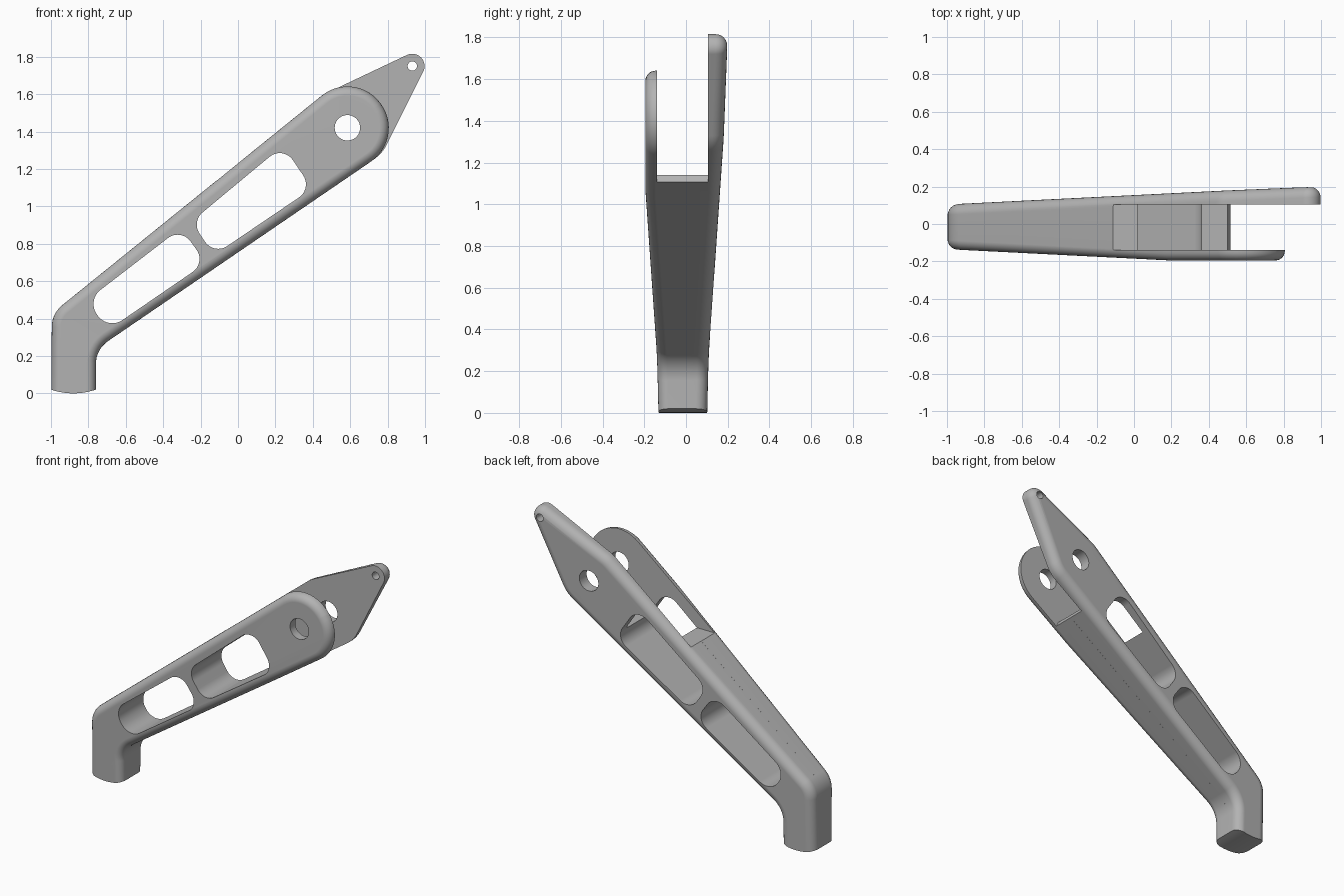
import bpy, bmesh, math
from mathutils import Vector

old = bpy.data.objects.get("Cube")
if old:
    bpy.data.objects.remove(old, do_unlink=True)

grey = bpy.data.materials.new("plain_grey")
grey.use_nodes = True
grey.diffuse_color = (0.45, 0.45, 0.45, 1)
grey.node_tree.nodes["Principled BSDF"].inputs["Base Color"].default_value = (0.45, 0.45, 0.45, 1)

AXIS = Vector((0.8, 0.6))   # direction along the arm, in x and z
KINK = 0.95                 # distance along the arm where the front stops widening


def rounded(corners):
    """Closed outline from (x, z, radius) corners."""
    pts, n = [], len(corners)
    for i, (x, z, r) in enumerate(corners):
        p = Vector((x, z))
        if r == 0:
            pts.append(p)
            continue
        a = (Vector(corners[i - 1][:2]) - p).normalized()
        b = (Vector(corners[(i + 1) % n][:2]) - p).normalized()
        half = a.angle(b) / 2
        centre = p + (a + b).normalized() * r / math.sin(half)
        start = p + a * r / math.tan(half) - centre
        end = p + b * r / math.tan(half) - centre
        turn = math.atan2(start.x * end.y - start.y * end.x, start.dot(end))
        steps = max(4, round(abs(turn) / math.radians(7)))
        for k in range(steps + 1):
            t = turn * k / steps
            c, s = math.cos(t), math.sin(t)
            pts.append(centre + Vector((start.x * c - start.y * s, start.x * s + start.y * c)))
    return pts


def circle(x, z, r, n=40):
    return [Vector((x + r * math.cos(2 * math.pi * i / n), z + r * math.sin(2 * math.pi * i / n)))
            for i in range(n)]


def inset(pts, d):
    """Move a counter-clockwise outline inward by d."""
    out, n = [], len(pts)
    for i, p in enumerate(pts):
        e1 = (p - pts[i - 1]).normalized()
        e2 = (pts[(i + 1) % n] - p).normalized()
        n1, n2 = Vector((-e1.y, e1.x)), Vector((-e2.y, e2.x))
        out.append(p + (n1 + n2) * d / (1 + n1.dot(n2)))
    return out


def loft(name, rings, shape=None):
    """Closed solid through (outline, y) rings, optionally reshaped before it is stored."""
    bm = bmesh.new()
    loops = [[bm.verts.new((p.x, y, p.y)) for p in pts] for pts, y in rings]
    n = len(loops[0])
    for a, b in zip(loops, loops[1:]):
        for i in range(n):
            j = (i + 1) % n
            bm.faces.new((a[i], a[j], b[j], b[i]))
    bm.faces.new(loops[0])
    bm.faces.new(loops[-1])
    if shape:
        shape(bm)
    bmesh.ops.recalc_face_normals(bm, faces=bm.faces[:])
    mesh = bpy.data.meshes.new(name)
    bm.to_mesh(mesh)
    bm.free()
    mesh.materials.append(grey)
    ob = bpy.data.objects.new(name, mesh)
    bpy.context.collection.objects.link(ob)
    return ob


def half(name, corners, side, face, radius):
    """One half of the bracket: flat at the middle plane, rounded on the outer face."""
    pts = rounded(corners)
    rings = [(pts, 0)]
    for k in range(7):
        a = math.pi / 2 * k / 6
        rings.append((inset(pts, radius * (1 - math.cos(a))), 1 - radius * (1 - math.sin(a))))

    def shape(bm):
        bmesh.ops.bisect_plane(bm, geom=bm.verts[:] + bm.edges[:] + bm.faces[:], dist=1e-6,
                               plane_co=(AXIS.x * KINK, 0, AXIS.y * KINK),
                               plane_no=(AXIS.x, 0, AXIS.y))
        for v in bm.verts:
            if v.co.y > 0.5:
                t = v.co.x * AXIS.x + v.co.z * AXIS.y
                v.co.y = side * (face(t) + v.co.y - 1)
    return loft(name, rings, shape)


# Outlines: both halves share the foot and the arm
foot = [(-1.0, -0.2, 0), (-0.76, -0.2, 0), (-0.76, 0.235, 0.15)]
elbow = [(-0.995, 0.427, 0.15)]
round_end = [(0.898, 1.367, 0.217), (0.625, 1.735, 0.217)]
pointed_end = [(0.771, 1.281, 0.2), (1.076, 1.891, 0.066), (0.455, 1.597, 0.2)]

front = half("front_half", foot + round_end + elbow, -1,
             lambda t: 0.13 + 0.0394 * (min(t, KINK) + 0.7), 0.05)
back = half("back_half", foot + pointed_end + elbow, 1,
            lambda t: 0.1 + 0.039 * (t + 0.7), 0.057)

# Cutters: windows, pin holes, curved foot end, fork slot
upper = rounded([(-0.249, 0.918, 0.085), (-0.128, 0.74, 0.085),
                 (0.396, 1.095, 0.085), (0.241, 1.325, 0.085)])
lower = rounded([(-0.808, 0.497, 0.095), (-0.695, 0.339, 0.095),
                 (-0.171, 0.698, 0.085), (-0.305, 0.884, 0.085)])
foot_arc = [Vector((-0.88 + 0.02 * i, 0.02 * (i / 6) ** 2)) for i in range(-9, 10)]
foot_end = foot_arc + [Vector((-0.7, -0.5)), Vector((-1.06, -0.5))]
slot = [Vector(p) for p in ((-0.6, 1.14), (0.5, 1.14), (0.53, 1.08), (1.5, 1.08),
                            (1.5, 2.2), (-0.6, 2.2))]


def prism(name, pts, y0=-0.5, y1=0.5):
    ob = loft(name, [(pts, y0), (pts, y1)])
    ob.hide_render = True
    return ob


cutters = [prism("upper_window_cutter", upper),
           prism("lower_window_cutter", lower),
           prism("pin_hole_cutter", circle(0.585, 1.42, 0.068)),
           prism("tip_hole_cutter", circle(0.932, 1.75, 0.025, 24)),
           prism("foot_end_cutter", foot_end),
           prism("fork_slot_cutter", slot, -0.14, 0.105)]

for ob in (front, back):
    bpy.ops.object.select_all(action='DESELECT')
    bpy.context.view_layer.objects.active = ob
    ob.select_set(True)
    for cutter in cutters:
        mod = ob.modifiers.new("cut", 'BOOLEAN')
        mod.operation = 'DIFFERENCE'
        mod.solver = 'EXACT'
        mod.object = cutter
        bpy.ops.object.modifier_apply(modifier=mod.name)
    bpy.ops.object.shade_smooth_by_angle(angle=math.radians(30))
    weighted = ob.modifiers.new("even_shading", 'WEIGHTED_NORMAL')
    weighted.keep_sharp = True

for cutter in cutters:
    bpy.data.objects.remove(cutter, do_unlink=True)
